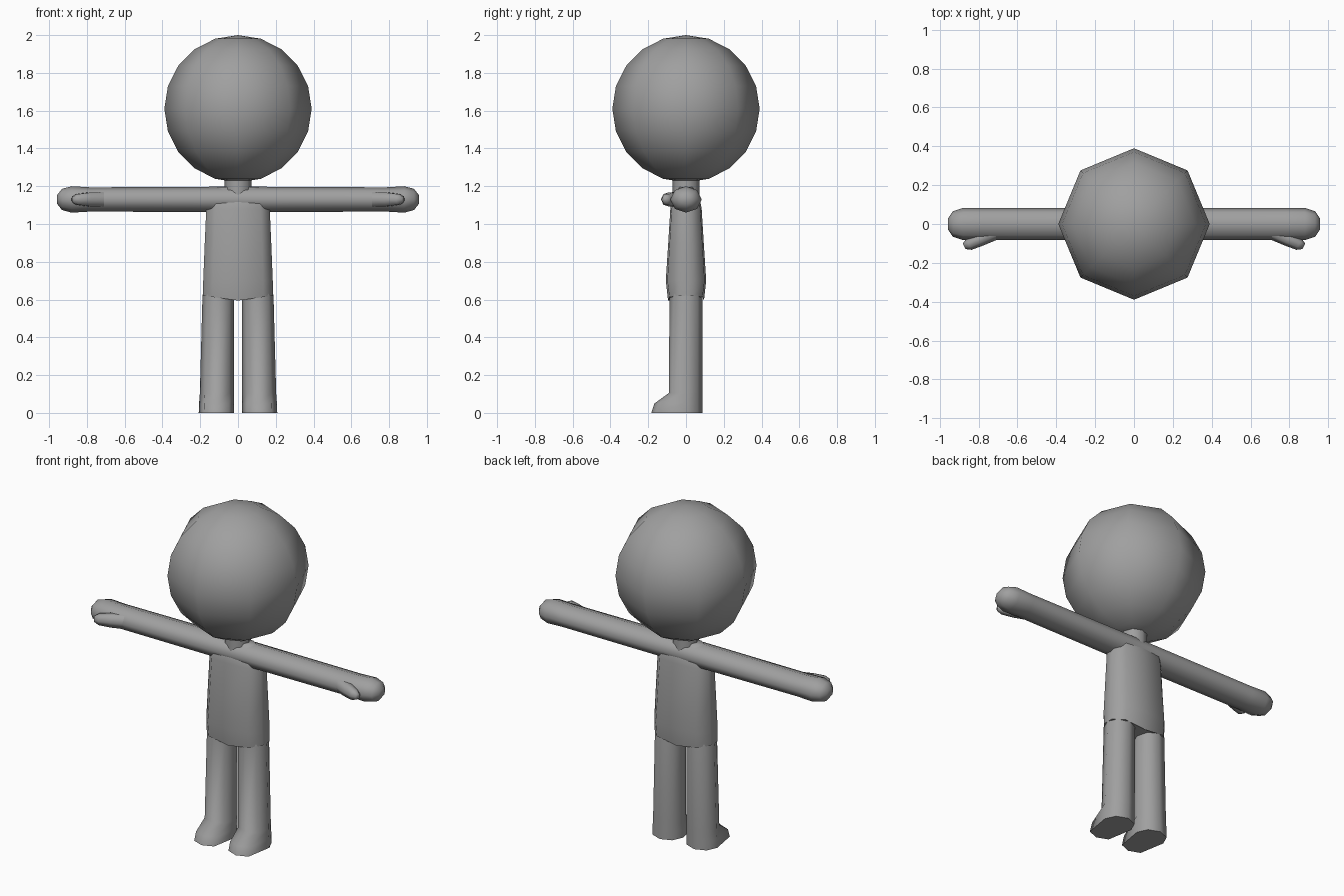
import bpy, bmesh, math
from mathutils import Vector

default = bpy.data.objects.get("Cube")
if default:
    bpy.data.objects.remove(default)

grey = bpy.data.materials.new("plain_grey")
grey.use_nodes = True
COLOUR = (0.35, 0.35, 0.35, 1)
grey.diffuse_color = COLOUR
grey.node_tree.nodes["Principled BSDF"].inputs["Base Color"].default_value = COLOUR


def finish(name, bm, angle=60):
    """Turn a bmesh into a smooth shaded object."""
    bmesh.ops.recalc_face_normals(bm, faces=bm.faces)
    mesh = bpy.data.meshes.new(name)
    bm.to_mesh(mesh)
    bm.free()
    mesh.materials.append(grey)
    obj = bpy.data.objects.new(name, mesh)
    bpy.context.collection.objects.link(obj)
    bpy.ops.object.select_all(action="DESELECT")
    obj.select_set(True)
    bpy.context.view_layer.objects.active = obj
    bpy.ops.object.shade_smooth_by_angle(angle=math.radians(angle))
    return obj


def loft(name, rings, angle=60):
    """Skin a closed tube through rings of equal point count."""
    bm = bmesh.new()
    loops = [[bm.verts.new(p) for p in ring] for ring in rings]
    n = len(loops[0])
    for a, b in zip(loops, loops[1:]):
        for i in range(n):
            j = (i + 1) % n
            bm.faces.new((a[i], a[j], b[j], b[i]))
    bm.faces.new(loops[0])
    bm.faces.new(loops[-1])
    return finish(name, bm, angle)


def oval(centre, u, v, sides=8):
    """Points of an ellipse spanned by half axes u and v."""
    centre, u, v = Vector(centre), Vector(u), Vector(v)
    turns = [math.tau * i / sides for i in range(sides)]
    return [centre + u * math.cos(t) + v * math.sin(t) for t in turns]


# Head: an eight sided ball
bm = bmesh.new()
bmesh.ops.create_uvsphere(bm, u_segments=8, v_segments=10, radius=0.39)
bmesh.ops.translate(bm, verts=bm.verts, vec=(0, 0, 1.61))
finish("head", bm, 80)

# Neck
loft("neck", [oval((0, 0, z), (0.072, 0, 0), (0, 0.072, 0)) for z in (1.12, 1.27)])


# Torso: rounded box section, fuller at the hips, dipping at the crotch
def torso_ring(z, w, d, dip=0):
    quarter = [(w, 0.35 * d), (0.72 * w, 0.92 * d)]
    half = quarter + [(0, d)] + [(-x, y) for x, y in reversed(quarter)]
    outline = half + [(-x, -y) for x, y in half]
    return [(x, y, z - dip * (1 - abs(x) / w)) for x, y in outline]


loft("torso", [
    torso_ring(0.62, 0.186, 0.095, 0.025),
    torso_ring(0.70, 0.184, 0.107),
    torso_ring(0.90, 0.176, 0.094),
    torso_ring(1.08, 0.168, 0.083),
    torso_ring(1.15, 0.15, 0.07),
    torso_ring(1.197, 0.11, 0.035),
])

# Arm stations: x, half depth, half height
ARM = [(0, 0.083, 0.068), (0.78, 0.083, 0.064), (0.88, 0.083, 0.07),
       (0.932, 0.066, 0.056), (0.957, 0.03, 0.024)]
# Thumb stations: x, y, half width, half height
THUMB = [(0.72, -0.045, 0.035, 0.045), (0.79, -0.078, 0.032, 0.042),
         (0.85, -0.105, 0.028, 0.033), (0.875, -0.115, 0.014, 0.017)]
# Leg stations: z, half width, half depth, toe reach, centre x
LEG = [(0, 0.094, 0.087, 0.097, 0.114), (0.05, 0.093, 0.087, 0.08, 0.113),
       (0.105, 0.091, 0.087, 0.004, 0.111), (0.62, 0.084, 0.087, 0, 0.104),
       (0.68, 0.075, 0.075, 0, 0.1)]


def leg_ring(z, w, d, toe, x):
    ring = oval((x, 0, z), (w, 0, 0), (0, d, 0))
    for p in ring:
        if p.y < -0.01:
            p.y -= toe
    return ring


for side, s in (("left", 1), ("right", -1)):
    loft(side + "_arm", [oval((s * x, 0, 1.13), (0, d, 0), (0, 0, h)) for x, d, h in ARM])
    loft(side + "_thumb", [oval((s * x, y, 1.13), (s * 0.5 * w, w, 0), (0, 0, h), 6)
                           for x, y, w, h in THUMB], 70)
    loft(side + "_leg", [leg_ring(z, w, d, toe, s * x) for z, w, d, toe, x in LEG])
